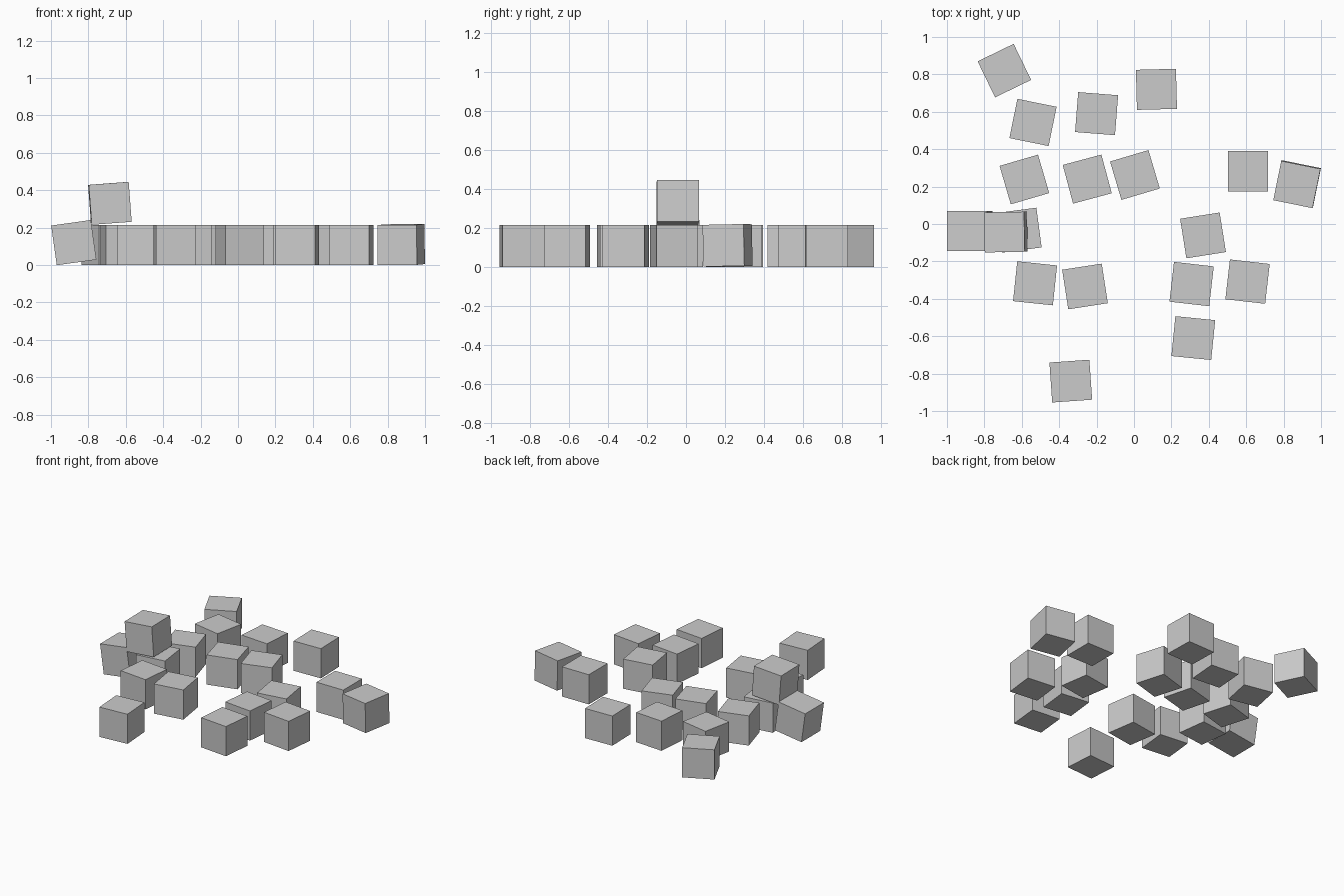
import bpy
from math import radians

SIZE = 0.214
H = SIZE / 2


def block(name, x, y, z=H, yaw=0.0, rx=0.0, ry=0.0):
    bpy.ops.mesh.primitive_cube_add(size=SIZE, location=(x, y, z))
    ob = bpy.context.object
    ob.name = name
    ob.rotation_euler = (radians(rx), radians(ry), radians(yaw))
    return ob


# Blocks lying flat on the ground: x, y, yaw in degrees
flat = [
    (-0.693, 0.820, 25.9), (-0.540, 0.543, -11.5), (-0.200, 0.590, -4.5),
    (0.120, 0.720, 1.5), (-0.586, 0.238, 16.3), (-0.250, 0.240, 15.0),
    (0.005, 0.262, 16.5), (0.610, 0.282, 0.0), (0.369, -0.061, 9.0),
    (-0.529, -0.317, -6.0), (-0.262, -0.334, 8.8), (0.308, -0.321, -6.5),
    (0.607, -0.308, -6.5), (0.317, -0.610, -5.7), (-0.338, -0.840, 4.0),
]
for i, (x, y, yaw) in enumerate(flat, 1):
    block(f"ground_block_{i:02d}", x, y, yaw=yaw)

# Small pile: base, leaning block and the one on top
block("pile_base_block", -0.614, -0.033, yaw=7.5)
block("pile_leaning_block", -0.878, -0.038, 0.120, ry=-8)
block("pile_top_block", -0.685, -0.043, 0.330, yaw=1, ry=-4.3)

# Slightly tipped block on the right
block("tipped_block", 0.872, 0.213, 0.1095, yaw=-11.5, rx=1.2, ry=-0.4)
